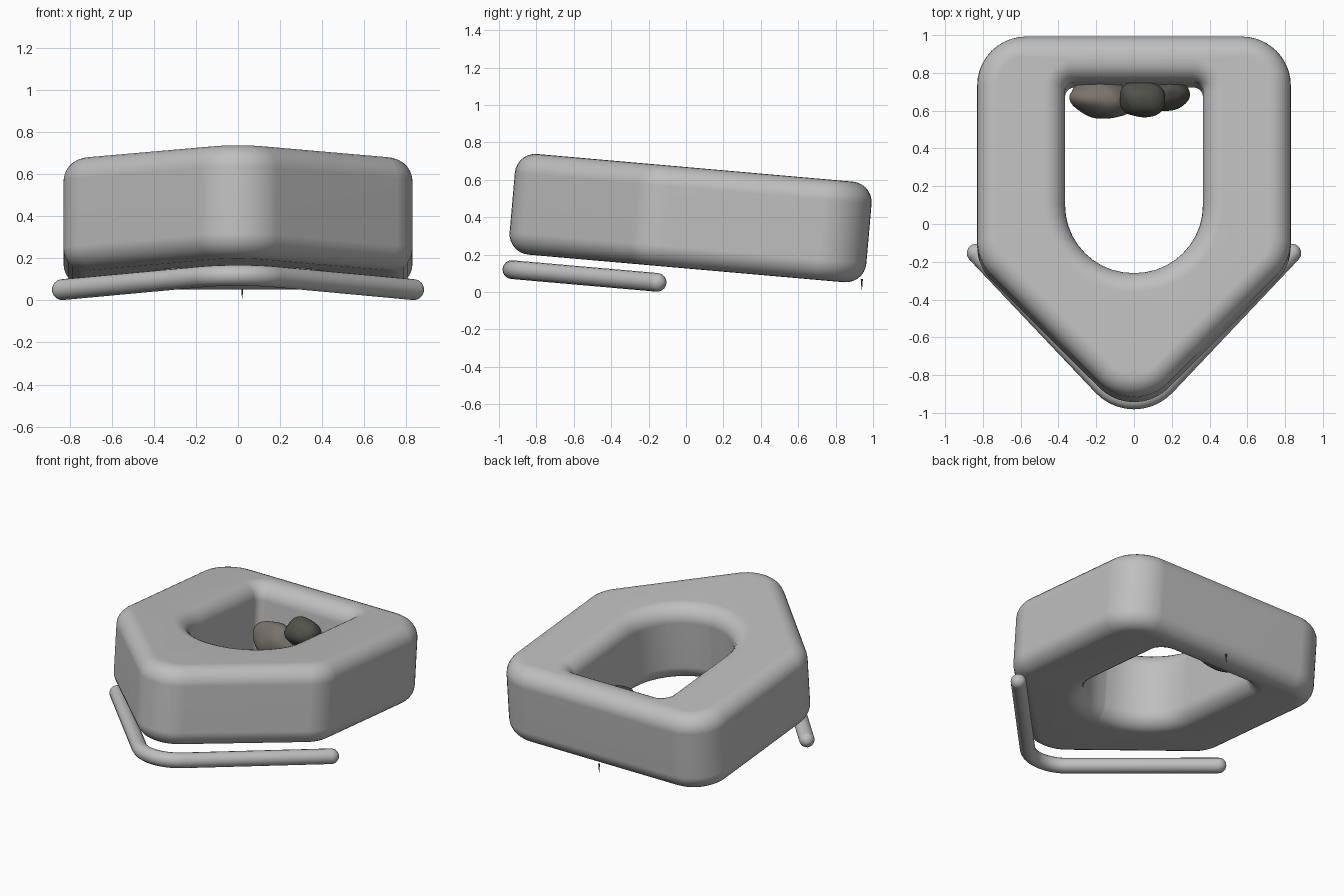
import bpy, bmesh, math
from mathutils import Vector, noise

cube = bpy.data.objects.get("Cube")
if cube:
    bpy.data.objects.remove(cube, do_unlink=True)

TILT = math.radians(-5)
ROUND = 0.11


def material(name, rgb):
    m = bpy.data.materials.new(name)
    m.use_nodes = True
    m.diffuse_color = (*rgb, 1)
    bsdf = m.node_tree.nodes["Principled BSDF"]
    bsdf.inputs["Base Color"].default_value = (*rgb, 1)
    bsdf.inputs["Roughness"].default_value = 0.7
    return m


grey = material("light grey", (0.52, 0.52, 0.52))
taupe = material("taupe stone", (0.19, 0.17, 0.145))
olive = material("dark olive stone", (0.085, 0.085, 0.07))


def rounded(corners, grow=0, steps=10):
    """Round each (x, y, radius) corner, then offset the outline by grow."""
    pts = []
    for i, (x, y, r) in enumerate(corners):
        p = Vector((x, y))
        a = (p - Vector(corners[i - 1][:2])).normalized()
        b = (Vector(corners[(i + 1) % len(corners)][:2]) - p).normalized()
        turn = math.atan2(a.x * b.y - a.y * b.x, a.dot(b))
        n = Vector((a.y, -a.x))
        centre = p - a * r * math.tan(turn / 2) - n * r
        start = math.atan2(n.y, n.x)
        for k in range(steps + 1):
            t = start + turn * k / steps
            pts.append(centre + Vector((math.cos(t), math.sin(t))) * (r + grow))
    return pts


def add_spline(curve, pts, cyclic, radii=None):
    s = curve.splines.new("POLY")
    s.points.add(len(pts) - 1)
    for i, p in enumerate(pts):
        s.points[i].co = (p[0], p[1], 0, 1)
        s.points[i].radius = radii[i] if radii else 1
    s.use_cyclic_u = cyclic


def finish_curve(name, curve, mat, loc):
    """Turn the curve into a tilted, smooth mesh object."""
    ob = bpy.data.objects.new(name, curve)
    bpy.context.collection.objects.link(ob)
    ob.location = loc
    ob.rotation_euler.x = TILT
    bpy.ops.object.select_all(action="DESELECT")
    ob.select_set(True)
    bpy.context.view_layer.objects.active = ob
    bpy.ops.object.convert(target="MESH")
    ob = bpy.context.object
    bm = bmesh.new()
    bm.from_mesh(ob.data)
    bmesh.ops.remove_doubles(bm, verts=bm.verts, dist=0.0005)
    bmesh.ops.recalc_face_normals(bm, faces=bm.faces)
    bm.to_mesh(ob.data)
    bm.free()
    ob.data.materials.clear()
    ob.data.materials.append(mat)
    bpy.ops.object.shade_smooth_by_angle(angle=math.radians(40))
    ob.modifiers.new("even_shading", "WEIGHTED_NORMAL")
    return ob


# Pointed ring body: outer outline and arched hole, with rounded rims
ring = bpy.data.curves.new("ring_body", "CURVE")
ring.dimensions = "2D"
ring.fill_mode = "BOTH"
ring.extrude = 0.27 - ROUND
ring.bevel_depth = ROUND
ring.bevel_resolution = 6
outer = [(0, -1.04, 0.26), (0.83, -0.21, 0.25), (0.83, 0.982, 0.26),
         (-0.83, 0.982, 0.26), (-0.83, -0.21, 0.25)]
hole = [(0.365, -0.275, 0.36), (0.365, 0.74, 0.05),
        (-0.365, 0.74, 0.05), (-0.365, -0.275, 0.36)]
add_spline(ring, rounded(outer, -ROUND), True)
add_spline(ring, rounded(hole, ROUND), True)
finish_curve("ring_body", ring, grey, (0, 0, 0.397))

# Bent front rail with domed ends
R = 0.05
rail = bpy.data.curves.new("front_rail", "CURVE")
rail.dimensions = "3D"
rail.bevel_depth = R
rail.bevel_resolution = 6
end = Vector((0.835, -0.155))
bend = rounded([(-end.x, end.y, 0), (0, -1.04, 0.23), (end.x, end.y, 0)])[11:22]
out = (end - Vector((0, -1.04))).normalized()
caps = [k * math.pi / 12 for k in range(7)]
right_pts = [end + out * R * math.sin(t) for t in caps]
radii = [max(math.cos(t), 0.02) for t in caps]
left_pts = [Vector((-p.x, p.y)) for p in reversed(right_pts)]
add_spline(rail, left_pts + bend + right_pts, False,
           radii[::-1] + [1] * len(bend) + radii)
finish_curve("front_rail", rail, grey, (0, 0, 0.038))


# Stones resting against the back of the hole
def stone(name, mat, loc, size, yaw, seed):
    bm = bmesh.new()
    bmesh.ops.create_icosphere(bm, subdivisions=4, radius=1)
    for v in bm.verts:
        v.co *= 1 + 0.16 * noise.noise(v.co * 1.1 + Vector((seed, seed, 0)))
        v.co = Vector([c * s for c, s in zip(v.co, size)])
    me = bpy.data.meshes.new(name)
    bm.to_mesh(me)
    bm.free()
    me.materials.append(mat)
    me.shade_smooth()
    ob = bpy.data.objects.new(name, me)
    bpy.context.collection.objects.link(ob)
    ob.location = loc
    ob.rotation_euler.z = yaw


stone("right_stone", taupe, (-0.17, 0.66, 0.28), (0.17, 0.10, 0.13), -0.15, 3.3)
stone("middle_stone", olive, (0.04, 0.66, 0.40), (0.12, 0.095, 0.10), 0, 7.7)
stone("left_stone", olive, (0.17, 0.68, 0.28), (0.13, 0.08, 0.11), 0.25, 5.2)

# Tiny pin under the back wall
bm = bmesh.new()
bmesh.ops.create_cone(bm, cap_ends=True, segments=8, radius1=0.001, radius2=0.006, depth=0.06)
me = bpy.data.meshes.new("bottom_pin")
bm.to_mesh(me)
bm.free()
me.materials.append(olive)
pin = bpy.data.objects.new("bottom_pin", me)
pin.location = (0.02, 0.94, 0.04)
bpy.context.collection.objects.link(pin)
